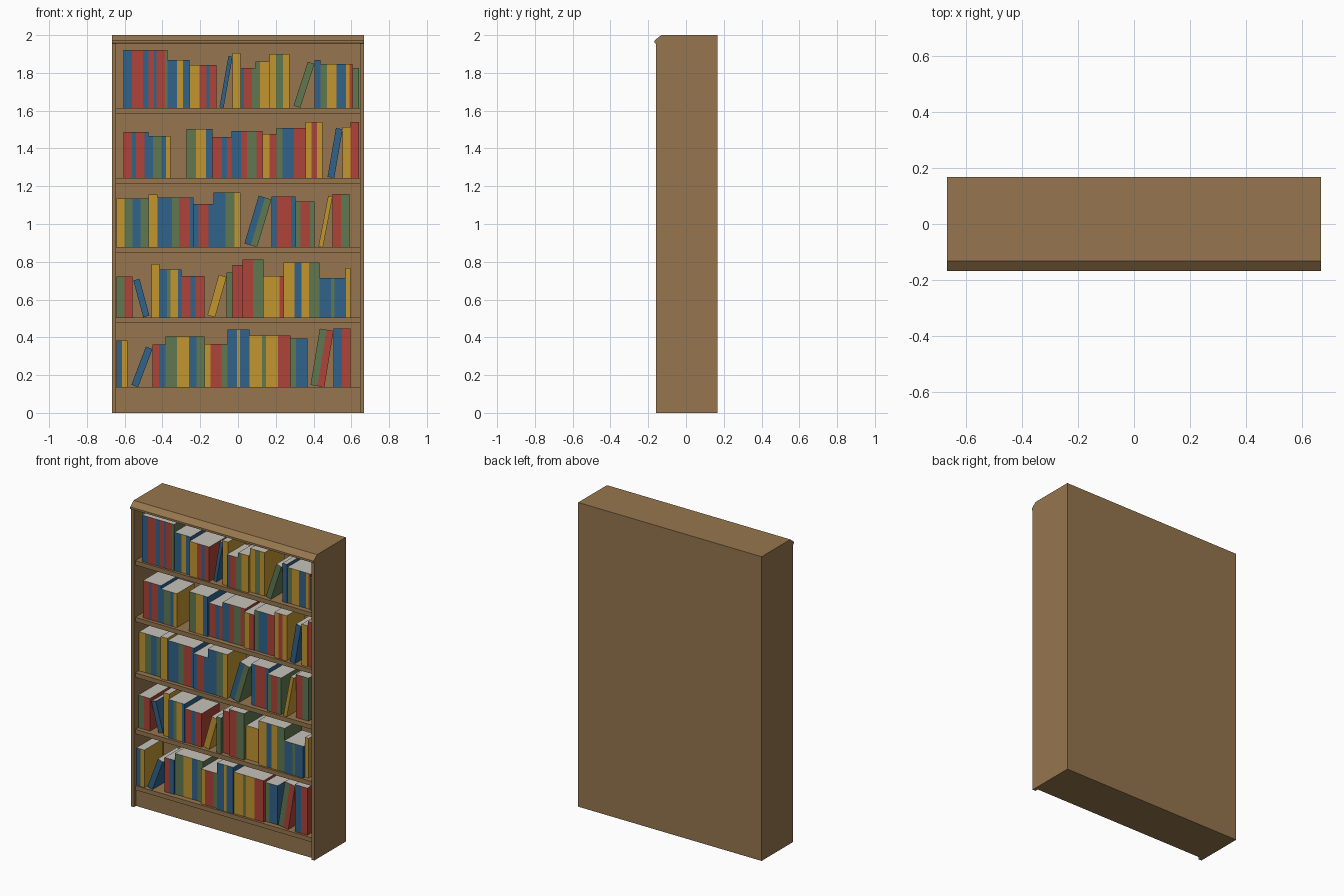
import bpy, bmesh, math, random
from itertools import groupby
from mathutils import Matrix, Vector

if "Cube" in bpy.data.objects:
    bpy.data.objects.remove(bpy.data.objects["Cube"])

random.seed(4)


def srgb(r, g, b):
    def lin(c):
        c /= 255
        return c / 12.92 if c <= 0.04045 else ((c + 0.055) / 1.055) ** 2.4
    return (lin(r), lin(g), lin(b), 1)


def material(name, rgb):
    m = bpy.data.materials.new(name)
    m.diffuse_color = srgb(*rgb)
    m.use_nodes = True
    m.node_tree.nodes["Principled BSDF"].inputs["Base Color"].default_value = m.diffuse_color
    return m


wood = material("wood", (150, 118, 78))
pages = material("paper", (198, 195, 186))
covers = {
    "B": material("blue_cover", (48, 98, 139)),
    "R": material("red_cover", (174, 68, 57)),
    "G": material("green_cover", (96, 120, 81)),
    "Y": material("yellow_cover", (194, 150, 47)),
}
ORDER = list(covers)


def add_object(name, bm, mats):
    me = bpy.data.meshes.new(name)
    bmesh.ops.recalc_face_normals(bm, faces=bm.faces)
    bm.to_mesh(me)
    bm.free()
    for m in mats:
        me.materials.append(m)
    ob = bpy.data.objects.new(name, me)
    bpy.context.collection.objects.link(ob)
    return ob


def add_box(bm, lo, hi):
    """Add an axis-aligned box between two corners and return its vertices."""
    lo, hi = Vector(lo), Vector(hi)
    size = hi - lo
    mat = Matrix.Translation((lo + hi) / 2) @ Matrix.Diagonal((*size, 1))
    return bmesh.ops.create_cube(bm, size=1, matrix=mat)["verts"]


def board(name, lo, hi):
    bm = bmesh.new()
    add_box(bm, lo, hi)
    add_object(name, bm, [wood])


# Cabinet
W, D, IN = 0.667, 0.167, 0.645       # half width, half depth, inner half width
FRONT, SHELF_FRONT, BACK = -0.16, -0.145, 0.147
for side, s in (("left", -1), ("right", 1)):
    board(side + "_side", (min(s * W, s * IN), FRONT, 0), (max(s * W, s * IN), D, 1.955))
board("back_panel", (-IN, BACK, 0), (IN, D, 1.955))
board("plinth", (-IN, -0.138, 0), (IN, BACK, 0.109))

# Top with a chamfered front lip, extruded across the full width
bm = bmesh.new()
profile = [(D, 1.955), (D, 2), (-0.131, 2), (-D, 1.971), (-D, 1.958), (FRONT, 1.955)]
face = bm.faces.new([bm.verts.new((-W, y, z)) for y, z in profile])
ext = bmesh.ops.extrude_face_region(bm, geom=[face])["geom"]
bmesh.ops.translate(bm, vec=(2 * W, 0, 0),
                    verts=[v for v in ext if isinstance(v, bmesh.types.BMVert)])
add_object("top_board", bm, [wood])

# Shelves (top surface heights)
SHELVES = [1.615, 1.243, 0.877, 0.506, 0.136]
for i, z in enumerate(SHELVES):
    board(f"shelf_{i + 1}", (-IN, SHELF_FRONT, z - 0.029), (IN, BACK, z))


def add_book(bm, lo, hi, colour, matrix):
    """Book with coloured spine and covers; paper on the other three sides."""
    verts = add_box(bm, lo, hi)
    for f in {f for v in verts for f in v.link_faces}:
        f.normal_update()
        paper = abs(f.normal.z) > 0.5 or f.normal.y > 0.5
        f.material_index = len(ORDER) if paper else ORDER.index(colour)
    bmesh.ops.transform(bm, matrix=matrix, verts=verts)


def fill_shelf(row, start, groups):
    """Groups run left to right, in thousandths: (end x, height, colours[, lean]).
    Repeated letters make a book wider, no letters leave a gap.
    lean = total thickness of a tilted stack, negative when it tips left."""
    z = SHELVES[row]
    bm = bmesh.new()
    x = start / 1000
    for end, height, colours, *lean in groups:
        x1, h = end / 1000, height / 1000
        width, length, angle = x1 - x, h, 0.0
        origin = x
        if lean:
            t = abs(lean[0]) / 1000
            for _ in range(30):
                angle = math.atan2(width - t * math.cos(angle), h - t * math.sin(angle))
            length = (h - t * math.sin(angle)) / math.cos(angle)
            if lean[0] < 0:
                angle = -angle
                origin = x1 - t * math.cos(angle)
            lift = t * math.sin(angle) if angle > 0 else 0
            width = t
        else:
            lift = 0
        front = random.uniform(-0.138, -0.108)
        back = front + random.uniform(0.18, 0.21)
        place = Matrix.Translation((origin, 0, z + lift)) @ Matrix.Rotation(angle, 4, "Y")
        pos = 0
        for c, run in groupby(colours):
            w = width * len(list(run)) / len(colours)
            add_book(bm, (pos, front, 0), (pos + w, back, length), c, place)
            pos += w
        x = x1
    add_object(f"books_row_{row + 1}", bm, [covers[c] for c in ORDER] + [pages])


# Books, top shelf to bottom shelf
fill_shelf(0, -605, [
    (-373, 305, "BBBRRRRBBRRBRRRG"), (-257, 252, "BBBYYBB"), (-114, 228, "YYYRRBRR"),
    (-98, 0, ""), (-29, 275, "B", 22), (13, 289, "Y"), (93, 212, "BRRG"),
    (167, 244, "GYY"), (273, 286, "YYGGYY"), (294, 0, ""), (405, 244, "G", 37),
    (437, 254, "B"), (607, 233, "GGYYYBBBYR"), (640, 212, "G")])
fill_shelf(1, -605, [
    (-474, 244, "RRBRRB"), (-358, 223, "BGGBY"), (-273, 0, ""), (-135, 260, "GGGYYYBB"),
    (-34, 217, "RRBR"), (130, 249, "BBBRRGGGRR"), (204, 233, "YR"),
    (358, 265, "GBBRR"), (448, 297, "YRY"), (474, 0, ""), (554, 265, "B", 36),
    (596, 270, "Y"), (640, 297, "R")])
fill_shelf(2, -643, [
    (-474, 257, "YGBG"), (-426, 278, "Y"), (-236, 262, "BBBBGGRRRB"),
    (-130, 230, "BRRB"), (13, 289, "BBBBGGGYY"), (34, 0, ""), (177, 273, "BG", 70),
    (305, 268, "BRRRB"), (405, 241, "GRRG"), (426, 0, ""), (501, 273, "Y", 24),
    (591, 283, "RG")])
fill_shelf(3, -643, [
    (-559, 215, "GR"), (-554, 0, ""), (-469, 204, "B", -34), (-458, 0, ""),
    (-416, 283, "Y"), (-299, 252, "BBGYYB"), (-177, 220, "RRBRR"), (-162, 0, ""),
    (-61, 225, "Y", 42), (-29, 236, "G"), (24, 278, "R"), (135, 305, "RG"),
    (241, 220, "YYYYR"), (432, 289, "YYYBBYYGGG"), (570, 209, "BBBGBBB"),
    (596, 262, "Y")])
fill_shelf(4, -643, [
    (-585, 246, "BY"), (-564, 0, ""), (-453, 215, "B", 37), (-384, 225, "RB"),
    (-177, 268, "GGGYYYBBGG"), (-56, 230, "YRRG"), (61, 305, "BBBYBBB"),
    (278, 273, "YYYGYYYRRR"), (368, 257, "GBB"), (384, 0, ""), (506, 310, "GR", 74),
    (596, 310, "BR")])
